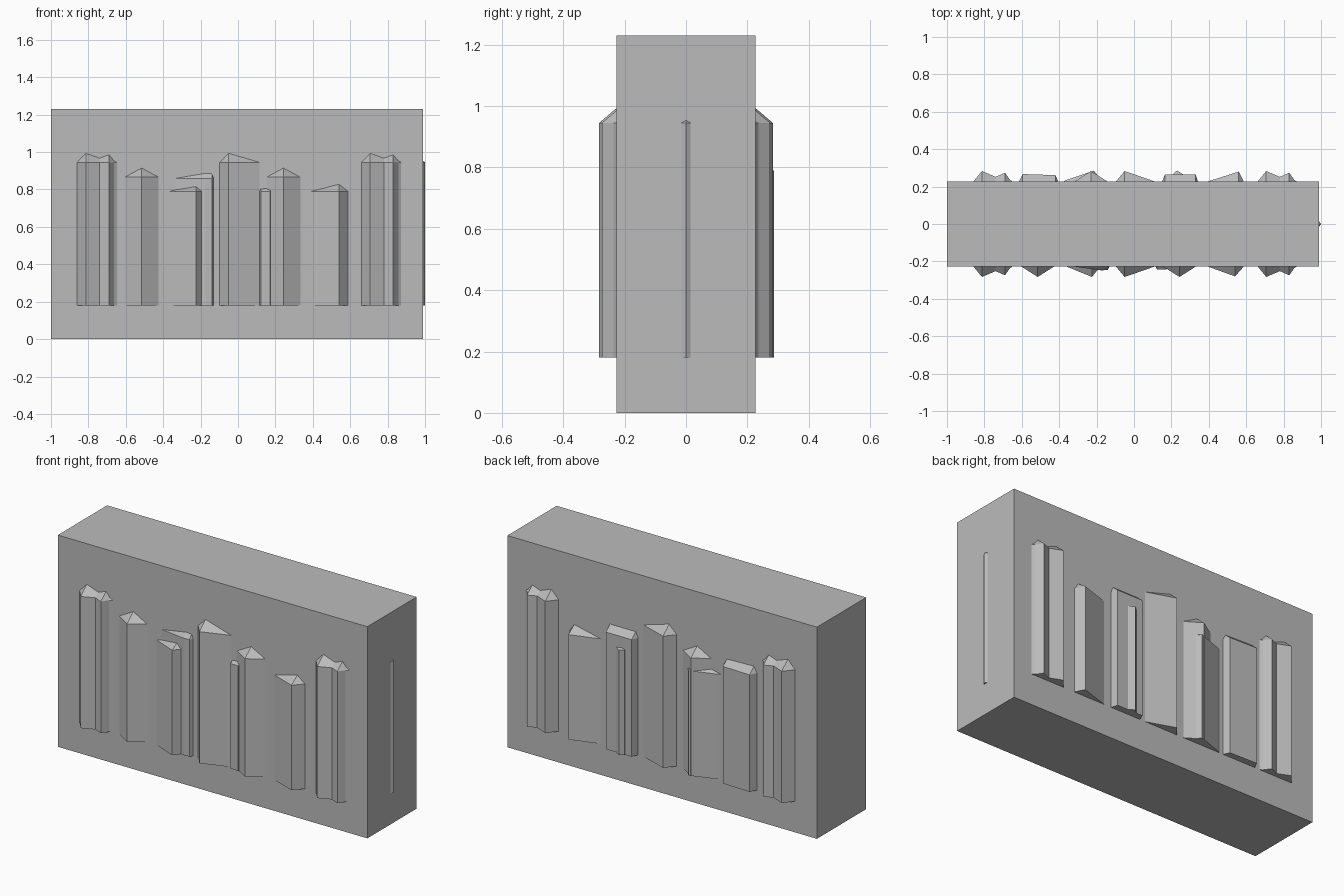
import bpy, bmesh

if "Cube" in bpy.data.objects:
    bpy.data.objects.remove(bpy.data.objects["Cube"])

HALF_Y = 0.226      # half thickness of the slab
RIGHT = 0.99        # right end of the slab
BASE = 0.18         # height at which the crystals begin

grey = bpy.data.materials.new("stone grey")
grey.diffuse_color = (0.5, 0.5, 0.5, 1)
grey.use_nodes = True
grey.node_tree.nodes["Principled BSDF"].inputs["Base Color"].default_value = grey.diffuse_color


def finish(name, bm):
    bmesh.ops.recalc_face_normals(bm, faces=bm.faces[:])
    mesh = bpy.data.meshes.new(name)
    bm.to_mesh(mesh)
    bm.free()
    mesh.materials.append(grey)
    ob = bpy.data.objects.new(name, mesh)
    bpy.context.collection.objects.link(ob)
    return ob


# Maps (along wall, depth out of wall, height) to space
WALLS = {
    "front": lambda u, d, z: (u, -HALF_Y - d, z),
    "back": lambda u, d, z: (u, HALF_Y + d, z),
    "right": lambda u, d, z: (RIGHT + d, u, z),
}


def crystal(name, wall, profile, eave, slope=0.85):
    """Upright prism on a wall; its roof rises from the eave back to the wall."""
    place = WALLS[wall]
    bm = bmesh.new()
    low = [bm.verts.new(place(u, d, BASE)) for u, d in profile]
    top = [bm.verts.new(place(u, d, eave)) for u, d in profile]
    ridge = [v if d == 0 else bm.verts.new(place(u, 0, eave + slope * d))
             for v, (u, d) in zip(top, profile)]
    for i in range(len(profile) - 1):
        bm.faces.new((low[i], low[i + 1], top[i + 1], top[i]))
        roof = list(dict.fromkeys((top[i], top[i + 1], ridge[i + 1], ridge[i])))
        bm.faces.new(roof)
    bm.faces.new(low)
    bm.faces.new([low[0], low[-1]] + ridge[::-1])
    return finish(name, bm)


# Slab
bm = bmesh.new()
bmesh.ops.create_cube(bm, size=1)
for v in bm.verts:
    v.co = ((-1 if v.co.x < 0 else RIGHT), v.co.y * 2 * HALF_Y,
            (v.co.z + 0.5) * 1.23)
finish("slab", bm)

# Crystals shared by both faces
twin = [(0, 0), (0.047, 0.057), (0.12, 0.026), (0.17, 0.048), (0.197, 0.01), (0.212, 0)]
for wall in ("front", "back"):
    for side, x in (("left", -0.86), ("right", 0.66)):
        crystal(f"{wall}_{side}_twin_crystal", wall,
                [(x + u, d) for u, d in twin], 0.945)
    crystal(f"{wall}_middle_crystal", wall,
            [(-0.098, 0), (-0.05, 0.057), (0.115, 0)], 0.945)
    crystal(f"{wall}_short_crystal", wall,
            [(0.39, 0), (0.54 if wall == "front" else 0.56, 0.054), (0.588, 0)],
            0.79, 0.7)

# Three-sided crystals
for name, wall, x in (("front_left_crystal", "front", -0.515),
                      ("front_right_crystal", "front", 0.243),
                      ("back_left_crystal", "back", -0.23)):
    crystal(name, wall, [(x - 0.09, 0), (x, 0.057), (x + 0.09, 0)], 0.866)

# Broad flat crystals on the back
crystal("back_left_broad_crystal", "back",
        [(-0.615, 0), (-0.595, 0.041), (-0.42, 0.035), (-0.405, 0)], 0.86)
crystal("back_right_broad_crystal", "back",
        [(0.15, 0), (0.165, 0.038), (0.33, 0.038), (0.342, 0)], 0.86)

# Low and slim crystals leaning on the others
crystal("front_low_crystal", "front",
        [(-0.365, 0), (-0.225, 0.057), (-0.187, 0.01), (-0.18, 0)], 0.79, 0.6)
crystal("front_thin_crystal", "front",
        [(-0.33, 0), (-0.175, 0.022), (-0.14, 0.02), (-0.13, 0)], 0.86, 1.2)
crystal("front_slim_crystal", "front",
        [(0.115, 0), (0.122, 0.016), (0.172, 0.018), (0.178, 0)], 0.79)
crystal("back_low_crystal", "back",
        [(-0.38, 0), (-0.365, 0.008), (-0.215, 0.059), (-0.165, 0)], 0.79, 0.6)
crystal("back_slim_crystal", "back",
        [(0.2, 0), (0.208, 0.04), (0.23, 0.06), (0.262, 0.04), (0.268, 0)], 0.79, 0.3)

# Sliver on the right end
crystal("end_sliver", "right", [(-0.015, 0), (0, 0.01), (0.015, 0)], 0.945)
